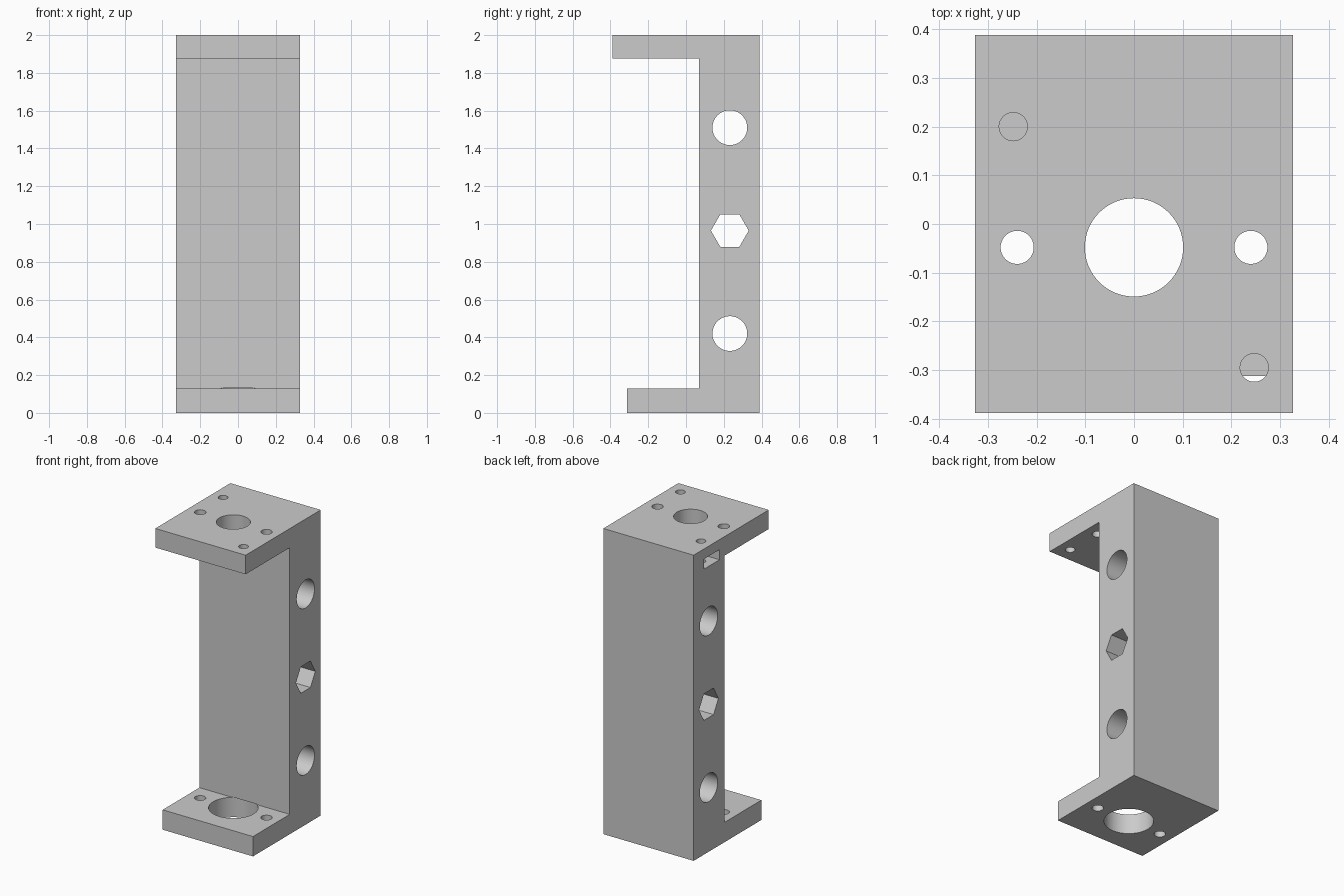
import bpy, bmesh, math
from mathutils import Vector

if "Cube" in bpy.data.objects:
    bpy.data.objects.remove(bpy.data.objects["Cube"], do_unlink=True)

grey = bpy.data.materials.new("light grey")
grey.use_nodes = True
COLOUR = (0.6, 0.6, 0.6, 1)
grey.diffuse_color = COLOUR
grey.node_tree.nodes["Principled BSDF"].inputs["Base Color"].default_value = COLOUR


def prism(name, points, axis, low, high):
    """Extrude a 2D outline: (y, z) along X or (x, y) along Z."""
    bm = bmesh.new()
    place = (lambda a, b: (low, a, b)) if axis == "X" else (lambda a, b: (a, b, low))
    face = bm.faces.new([bm.verts.new(place(a, b)) for a, b in points])
    moved = bmesh.ops.extrude_face_region(bm, geom=[face])["geom"]
    shift = Vector((high - low, 0, 0)) if axis == "X" else Vector((0, 0, high - low))
    bmesh.ops.translate(bm, vec=shift, verts=[v for v in moved if isinstance(v, bmesh.types.BMVert)])
    bmesh.ops.recalc_face_normals(bm, faces=bm.faces)
    mesh = bpy.data.meshes.new(name)
    bm.to_mesh(mesh)
    bm.free()
    mesh.materials.append(grey)
    obj = bpy.data.objects.new(name, mesh)
    bpy.context.collection.objects.link(obj)
    return obj


def ring(a, b, radius, sides=64):
    return [(a + radius * math.cos(math.tau * i / sides),
             b + radius * math.sin(math.tau * i / sides)) for i in range(sides)]


# Bracket body: column with a long top plate and a shorter bottom plate
HALF = 0.327
BACK, WALL, TOP_FRONT, BOTTOM_FRONT = 0.388, 0.068, -0.388, -0.312
TOP_UNDER, BOTTOM_OVER = 1.875, 0.13
body = prism("bracket_body", [
    (BOTTOM_FRONT, 0), (BACK, 0), (BACK, 2), (TOP_FRONT, 2),
    (TOP_FRONT, TOP_UNDER), (WALL, TOP_UNDER), (WALL, BOTTOM_OVER), (BOTTOM_FRONT, BOTTOM_OVER),
], "X", -HALF, HALF)

cutters = []


def cut(name, points, axis, low, high):
    cutters.append(prism(name, points, axis, low, high))


# Cross holes through the column, the middle one hexagonal
for z, radius, sides in ((1.51, 0.092, 64), (0.965, 0.1, 6), (0.42, 0.092, 64)):
    cut("cross_hole_cutter", ring(0.232, z, radius, sides), "X", -0.5, 0.5)

# Shaft bores and mounting holes in both plates
AXIS_Y = -0.048
cut("top_bore_cutter", ring(0, AXIS_Y, 0.101), "Z", 1.8, 2.1)
cut("bottom_bore_cutter", ring(0, AXIS_Y, 0.147), "Z", -0.1, BOTTOM_OVER + 0.003)
for x in (-0.24, 0.24):
    cut("mount_hole_cutter", ring(x, AXIS_Y, 0.034, 48), "Z", 1.8, 2.1)
    cut("mount_hole_cutter", ring(x, AXIS_Y, 0.034, 48), "Z", -0.1, 0.2)

# Corner screw holes in the top plate
NUT_X, NUT_Y = -0.248, 0.2
cut("screw_hole_cutter", ring(0.247, -0.295, 0.029, 48), "Z", 1.8, 2.1)
cut("screw_hole_cutter", ring(NUT_X, NUT_Y, 0.029, 48), "Z", 1.85, 2.1)

# Nut slot, open on the right side, with a hexagonal inner end
R = 0.092
F = R * math.sqrt(3) / 2
cut("nut_slot_cutter", [
    (-0.4, NUT_Y - F), (NUT_X + R / 2, NUT_Y - F), (NUT_X + R, NUT_Y),
    (NUT_X + R / 2, NUT_Y + F), (-0.4, NUT_Y + F),
], "Z", 1.868, 1.934)

bpy.ops.object.select_all(action="DESELECT")
bpy.context.view_layer.objects.active = body
body.select_set(True)
for cutter in cutters:
    mod = body.modifiers.new("hole", "BOOLEAN")
    mod.operation = "DIFFERENCE"
    mod.solver = "EXACT"
    mod.object = cutter
    bpy.ops.object.modifier_apply(modifier=mod.name)
    bpy.data.objects.remove(cutter, do_unlink=True)
bpy.ops.object.shade_smooth_by_angle(angle=math.radians(30))
